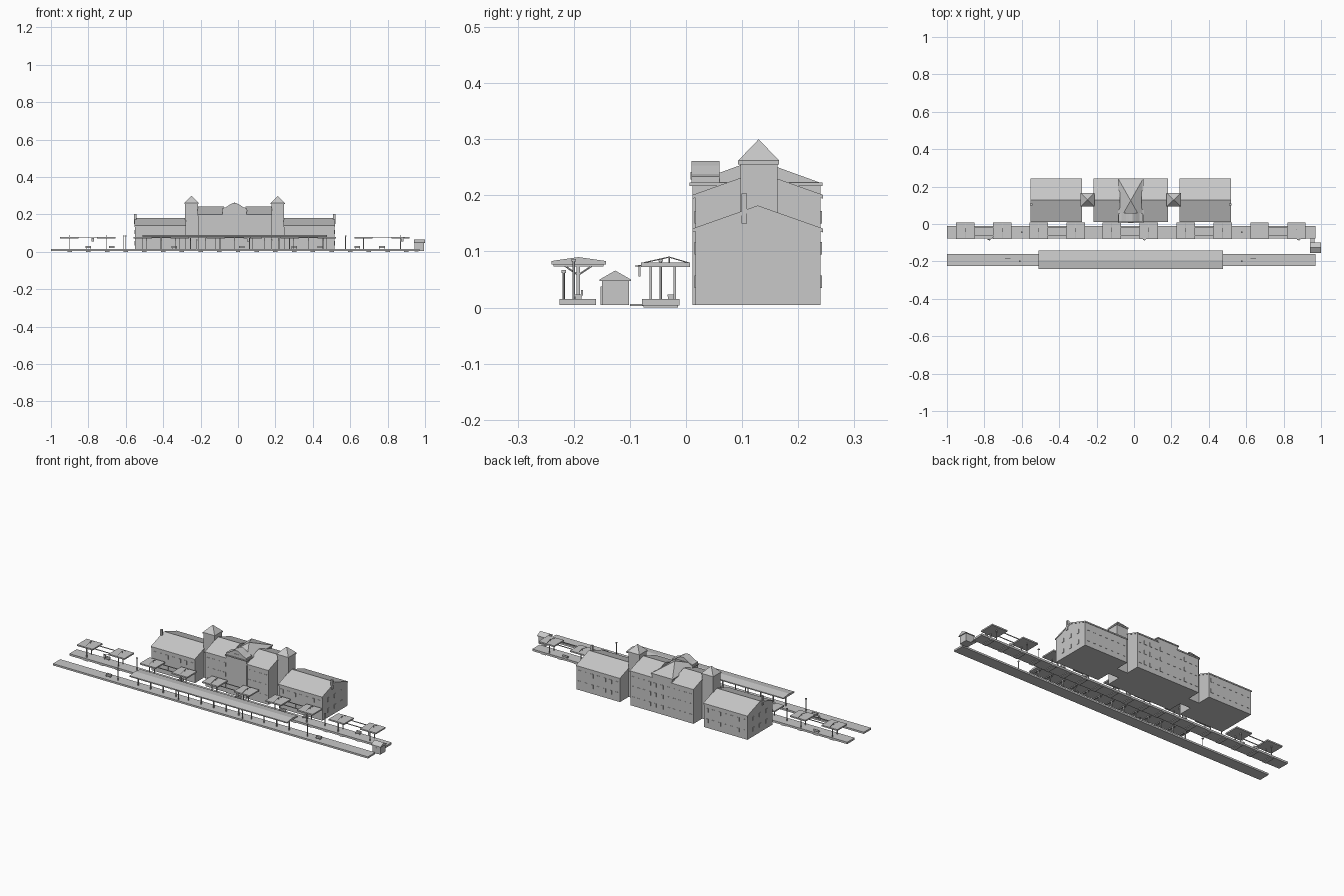
import bpy, bmesh
from mathutils import Vector

cube = bpy.data.objects.get("Cube")
if cube:
    bpy.data.objects.remove(cube, do_unlink=True)

grey = bpy.data.materials.new("plain grey")
grey.use_nodes = True
grey.diffuse_color = (0.58, 0.58, 0.58, 1)
grey.node_tree.nodes["Principled BSDF"].inputs["Base Color"].default_value = (0.58, 0.58, 0.58, 1)


def finish(name, bm):
    bmesh.ops.recalc_face_normals(bm, faces=bm.faces)
    mesh = bpy.data.meshes.new(name)
    bm.to_mesh(mesh)
    bm.free()
    mesh.materials.append(grey)
    bpy.context.collection.objects.link(bpy.data.objects.new(name, mesh))


def add_box(bm, x0, x1, y0, y1, z0, z1):
    verts = bmesh.ops.create_cube(bm, size=1)["verts"]
    for v in verts:
        v.co = Vector((x0 if v.co.x < 0 else x1, y0 if v.co.y < 0 else y1, z0 if v.co.z < 0 else z1))


def boxes(name, *sizes):
    bm = bmesh.new()
    for s in sizes:
        add_box(bm, *s)
    finish(name, bm)


def add_prism(bm, profile, a, b, axis="x"):
    """Extrude a profile along x (points are y, z) or along y (points are x, z)."""
    place = (lambda p, t: (t, *p)) if axis == "x" else (lambda p, t: (p[0], t, p[1]))
    face = bm.faces.new([bm.verts.new(place(p, a)) for p in profile])
    out = bmesh.ops.extrude_face_region(bm, geom=[face])["geom"]
    step = Vector((b - a, 0, 0) if axis == "x" else (0, b - a, 0))
    bmesh.ops.translate(bm, vec=step, verts=[g for g in out if isinstance(g, bmesh.types.BMVert)])


def prism(name, profile, a, b, axis="x"):
    bm = bmesh.new()
    add_prism(bm, profile, a, b, axis)
    finish(name, bm)


def add_bar(bm, p, q, r=0.0015):
    p, q = Vector(p), Vector(q)
    d = q - p
    verts = bmesh.ops.create_cone(bm, segments=6, radius1=r, radius2=r, depth=d.length, cap_ends=True)["verts"]
    turn = d.to_track_quat("Z", "Y")
    for v in verts:
        v.co = turn @ v.co + (p + q) / 2


def pyramid(name, x0, x1, y0, y1, z0, z1):
    bm = bmesh.new()
    base = [bm.verts.new((x, y, z0)) for x, y in ((x0, y0), (x1, y0), (x1, y1), (x0, y1))]
    top = bm.verts.new(((x0 + x1) / 2, (y0 + y1) / 2, z1))
    bm.faces.new(base)
    for i in range(4):
        bm.faces.new((base[i], base[(i + 1) % 4], top))
    finish(name, bm)


BASE, MID, CX = 0.005, 0.128, -0.018     # ground, ridge y, building centre x
FRONT, BACK = 0.017, 0.24


def gabled_block(name, x0, x1, eave, ridge):
    prism(name + "_walls", [(FRONT, BASE), (BACK, BASE), (BACK, eave), (MID, ridge - 0.008), (FRONT, eave)], x0, x1)
    low = eave - 0.004
    prism(name + "_roof", [(0.012, low), (MID, ridge - 0.008), (0.244, low), (0.244, low + 0.007),
                           (MID, ridge), (0.012, low + 0.007)], x0 - 0.002, x1 + 0.002)


def windows(name, x0, x1, count, rows):
    bm = bmesh.new()
    for z in rows:
        for i in range(count):
            x = x0 + (i + 0.5) * (x1 - x0) / count
            for y in (FRONT, BACK):
                add_box(bm, x - 0.008, x + 0.008, y - 0.002, y + 0.002, z, z + 0.022)
    finish(name, bm)


# Main building: flanking wings, inner blocks, towers and end chimneys
for label, s in (("left", 1), ("right", -1)):
    def span(a, b):
        return sorted((CX + s * a, CX + s * b))

    w0, w1 = span(0.263, 0.534)
    gabled_block(label + "_wing", w0, w1, 0.138, 0.182)
    windows(label + "_wing_windows", w0, w1, 7, (0.035, 0.095))
    i0, i1 = span(0.06, 0.197)
    gabled_block(label + "_inner_block", i0, i1, 0.198, 0.242)
    windows(label + "_inner_windows", i0, i1, 4, (0.035, 0.095, 0.15))
    t0, t1 = span(0.196, 0.265)
    boxes(label + "_tower", (t0, t1, 0.097, 0.163, BASE, 0.257))
    boxes(label + "_tower_cornice", (t0 - 0.003, t1 + 0.003, 0.093, 0.166, 0.255, 0.262))
    pyramid(label + "_tower_roof", t0 - 0.003, t1 + 0.003, 0.093, 0.166, 0.262, 0.30)
    c0, c1 = span(0.526, 0.538)
    boxes(label + "_chimney", (c0, c1, 0.099, 0.109, 0.15, 0.203))
    # end wall windows
    e = CX + s * 0.534
    boxes(label + "_end_windows", *[(e - 0.002, e + 0.002, y - 0.008, y + 0.008, z, z + 0.022)
                                    for y in (0.07, 0.128, 0.185) for z in (0.035, 0.095)])

# Taller centre with hipped roof and shaped front gable
c0, c1 = CX - 0.064, CX + 0.064
boxes("centre_walls", (c0, c1, 0.012, BACK, BASE, 0.218))
boxes("centre_cornice", (c0 - 0.004, c1 + 0.004, 0.006, 0.243, 0.217, 0.223))
pyramid("centre_roof", c0, c1, 0.012, 0.238, 0.223, 0.264)
half = [(0.064, 0.222), (0.064, 0.234), (0.048, 0.238), (0.025, 0.253), (0.009, 0.261)]
prism("front_gable", [(CX + x, z) for x, z in half] + [(CX - x, z) for x, z in reversed(half)], 0.01, 0.06, "y")
windows("centre_windows", c0, c1, 3, (0.035, 0.095, 0.15))
boxes("gable_window", (CX - 0.015, CX + 0.015, 0.008, 0.012, 0.228, 0.242))

# Platforms
boxes("front_platform", (-1, 0.97, -0.225, -0.16, BASE, 0.015))
boxes("back_platform", (-1, 0.97, -0.078, -0.012, 0.004, 0.015))
boxes("platform_footings", *[(x / 10 - 0.012, x / 10 + 0.012, -0.076, -0.014, 0, 0.005) for x in range(-9, 10)])
boxes("crossing_boards", (0.945, 0.965, -0.1, -0.076, 0.003, 0.006))

# Long front canopy on a single row of posts
x0, x1, mid = -0.51, 0.475, -0.192
prism("front_canopy", [(-0.24, 0.077), (-0.143, 0.077), (-0.143, 0.083), (mid, 0.09), (-0.24, 0.083)], x0, x1)
bm = bmesh.new()
for i in range(13):
    x = x0 + 0.02 + i * (x1 - x0 - 0.04) / 12
    add_box(bm, x - 0.002, x + 0.002, mid - 0.003, mid + 0.003, 0.015, 0.078)
    add_box(bm, x - 0.002, x + 0.002, -0.236, -0.147, 0.073, 0.077)
    for s in (-1, 1):
        add_bar(bm, (x, mid, 0.058), (x, mid + s * 0.025, 0.075))
finish("front_canopy_posts", bm)

# Back platform shelters: paired roof panels, posts, masts and tie rods
panels, frames = bmesh.new(), bmesh.new()
for c in (-0.803, -0.41, -0.02, 0.375, 0.77):
    for s in (-1, 1):
        a, b = sorted((c + s * 0.05, c + s * 0.148))
        add_box(panels, a, b, -0.08, 0.007, 0.0725, 0.08)
        m = (a + b) / 2
        for y in (-0.063, -0.02):
            add_box(frames, m - 0.002, m + 0.002, y - 0.002, y + 0.002, 0.015, 0.073)
        add_bar(frames, (m, -0.03, 0.075), (m, -0.03, 0.091))
        for y in (-0.075, 0.004):
            add_bar(frames, (m, -0.03, 0.09), (m, y, 0.08), 0.001)
    for y in (-0.063, -0.02):
        add_box(frames, c - 0.1, c + 0.1, y - 0.0015, y + 0.0015, 0.074, 0.078)
finish("shelter_panels", panels)
finish("shelter_frames", frames)

# Hanging lamps on the back shelters
bm = bmesh.new()
for x in (-0.755, 0.075, 0.9):
    add_bar(bm, (x, -0.07, 0.076), (x - 0.02, -0.09, 0.074), 0.001)
    add_box(bm, x - 0.028, x - 0.014, -0.085, -0.081, 0.055, 0.074)
finish("hanging_lamps", bm)

# Benches
bm = bmesh.new()
spots = [(x, -0.026) for x in (-0.8, -0.34, 0.02, 0.3, 0.44, 0.77)] + [(x, -0.192) for x in (-0.675, 0.638)]
for x, y in spots:
    add_box(bm, x - 0.015, x + 0.015, y - 0.007, y + 0.007, 0.02, 0.023)
    add_box(bm, x - 0.015, x + 0.015, y + 0.005, y + 0.008, 0.022, 0.031)
    for s in (-1, 1):
        add_box(bm, x + s * 0.012 - 0.001, x + s * 0.012 + 0.001, y - 0.006, y + 0.006, 0.015, 0.02)
finish("benches", bm)

# Lamp posts
bm = bmesh.new()
for x, y, h in ((-0.61, -0.2, 0.085), (0.575, -0.2, 0.085), (-0.22, -0.218, 0.065), (0.18, -0.218, 0.065),
                (-0.6, -0.045, 0.085), (0.575, -0.045, 0.085)):
    add_bar(bm, (x, y, 0.015), (x, y, h), 0.002)
    add_box(bm, x - 0.004, x + 0.004, y - 0.004, y + 0.004, h - 0.003, h + 0.002)
finish("lamp_posts", bm)

# Small hut at the left end
boxes("hut_walls", (0.945, 0.995, -0.15, -0.102, 0.005, 0.05))
prism("hut_roof", [(-0.154, 0.047), (-0.098, 0.047), (-0.098, 0.05), (-0.126, 0.066), (-0.154, 0.05)], 0.94, 1.0)
boxes("hut_door", (0.962, 0.978, -0.152, -0.15, 0.005, 0.038))
